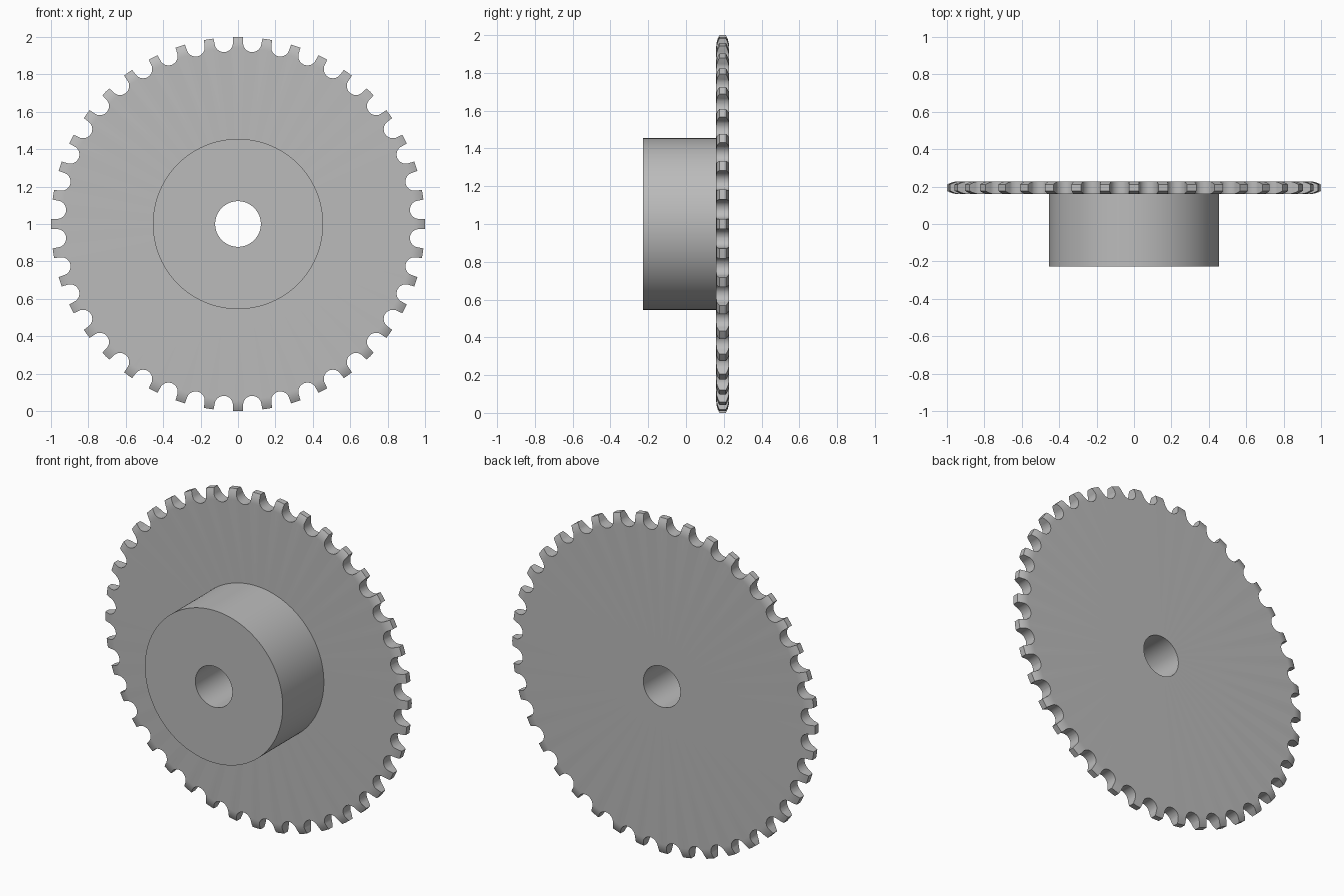
import bpy, bmesh, math
from mathutils import Matrix, Vector

cube = bpy.data.objects.get("Cube")
if cube:
    bpy.data.objects.remove(cube, do_unlink=True)

TEETH = 40
BORE, HUB = 0.122, 0.455
FRONT, SEAT, BACK = -0.228, 0.16, 0.228
AXIS = Matrix.Translation((0, 0, 1))

steel = bpy.data.materials.new("grey steel")
steel.use_nodes = True
grey = (0.5, 0.5, 0.5, 1)
steel.diffuse_color = grey
steel.node_tree.nodes["Principled BSDF"].inputs["Base Color"].default_value = grey


def make_object(name, bm):
    bmesh.ops.recalc_face_normals(bm, faces=bm.faces)
    mesh = bpy.data.meshes.new(name)
    bm.to_mesh(mesh)
    bm.free()
    mesh.materials.append(steel)
    obj = bpy.data.objects.new(name, mesh)
    bpy.context.collection.objects.link(obj)
    return obj


def lathe(name, profile, closed=True, steps=160):
    """Spin (radius, y) points around the shaft axis."""
    bm = bmesh.new()
    verts = [bm.verts.new((r, y, 0)) for r, y in profile]
    ends = verts[1:] + verts[:1] if closed else verts[1:]
    edges = [bm.edges.new(pair) for pair in zip(verts, ends)]
    bmesh.ops.spin(bm, geom=verts + edges, cent=(0, 0, 0), axis=(0, 1, 0),
                   angle=math.tau, steps=steps, use_merge=True)
    bmesh.ops.remove_doubles(bm, verts=bm.verts, dist=1e-5)
    bm.transform(AXIS)
    return make_object(name, bm)


# Toothed plate: disc whose rim curves in on both sides towards the tooth tips
middle = (SEAT + BACK) / 2
half = (BACK - SEAT) / 2
rim = [(0.94 + 0.06 * i / 5, half * (1 - 0.5 * (i / 5) ** 2)) for i in range(6)]
profile = [(BORE, SEAT)] + [(r, middle - h) for r, h in rim]
profile += [(r, middle + h) for r, h in reversed(rim)] + [(BORE, BACK)]
plate = lathe("toothed_plate", profile)

# Roller slots: round bottomed, slightly flared, one between each pair of teeth
slot = [(-0.06, 1.06)]
for i in range(17):
    a = math.pi * (1 + i / 16)
    slot.append((0.049 * math.cos(a), 0.971 + 0.049 * math.sin(a)))
slot.append((0.06, 1.06))

bm = bmesh.new()
for n in range(TEETH):
    turn = AXIS @ Matrix.Rotation(math.tau * (n + 0.5) / TEETH, 4, 'Y')
    face = bm.faces.new([bm.verts.new(turn @ Vector((u, 0.1, v))) for u, v in slot])
    new = bmesh.ops.extrude_face_region(bm, geom=[face])["geom"]
    bmesh.ops.translate(bm, vec=(0, 0.2, 0),
                        verts=[g for g in new if isinstance(g, bmesh.types.BMVert)])
cutter = make_object("slot_cutter", bm)
cutter.hide_render = True

cut = plate.modifiers.new("slots", 'BOOLEAN')
cut.operation = 'DIFFERENCE'
cut.solver = 'EXACT'
cut.object = cutter
bpy.context.view_layer.objects.active = plate
plate.select_set(True)
bpy.ops.object.modifier_apply(modifier=cut.name)
bpy.data.objects.remove(cutter, do_unlink=True)

# Hub: bored boss standing on the front of the plate
hub = lathe("hub", [(BORE, SEAT), (BORE, FRONT), (HUB, FRONT), (HUB, SEAT)], closed=False)

# Smooth round surfaces, crisp machined edges
bpy.ops.object.select_all(action='DESELECT')
for obj in (plate, hub):
    obj.select_set(True)
bpy.context.view_layer.objects.active = hub
bpy.ops.object.shade_smooth_by_angle(angle=math.radians(25))
